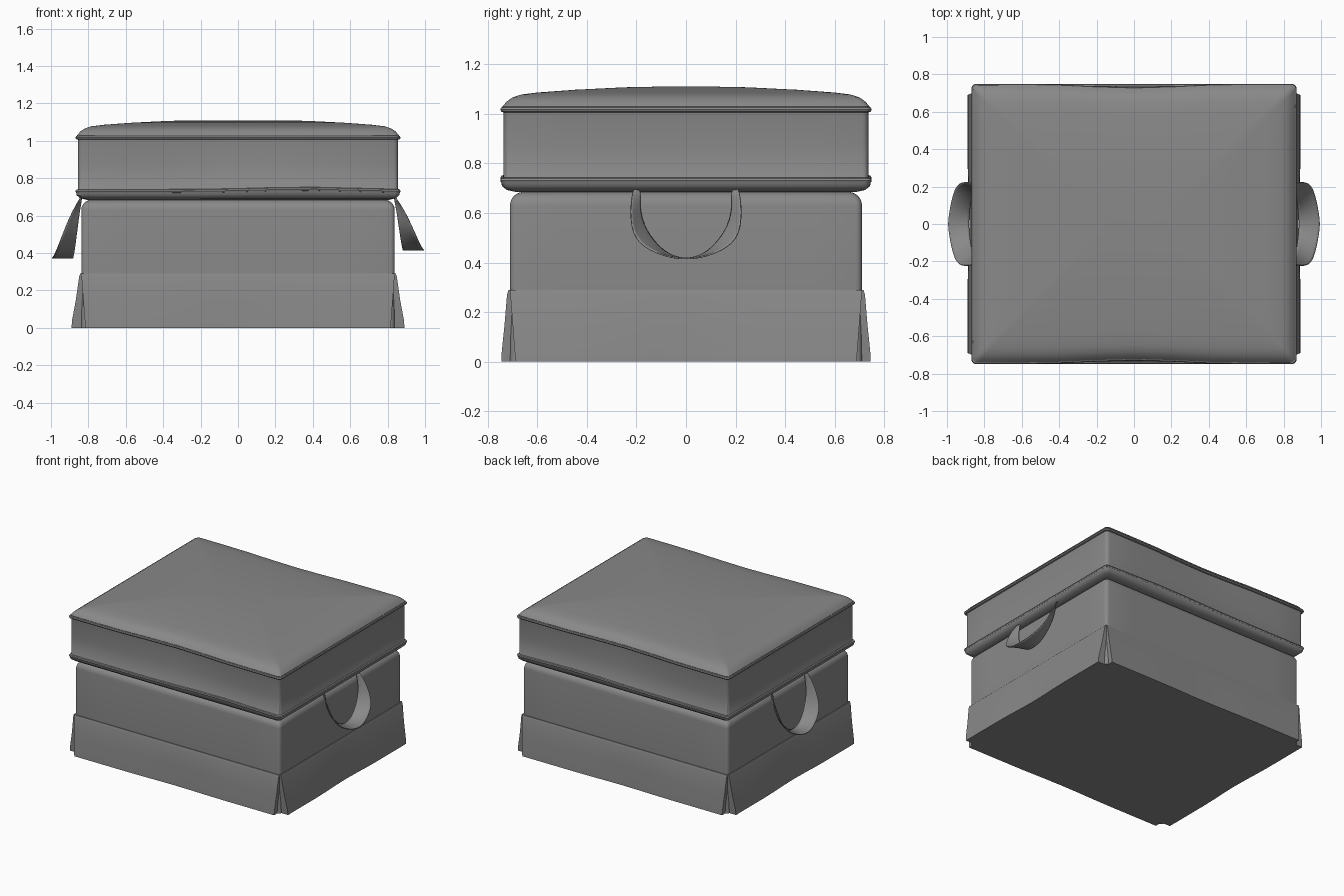
import bpy, bmesh, math
from mathutils import Vector

if "Cube" in bpy.data.objects:
    bpy.data.objects.remove(bpy.data.objects["Cube"], do_unlink=True)

fabric = bpy.data.materials.new("grey fabric")
fabric.use_nodes = True
GREY = (0.25, 0.25, 0.25, 1)
fabric.diffuse_color = GREY
fabric.node_tree.nodes["Principled BSDF"].inputs["Base Color"].default_value = GREY


def build(name, rings, closed_ring=True, closed_rows=False, caps=True, warp=None, angle=40):
    """Join successive rings of points into a surface."""
    bm = bmesh.new()
    rows = [[bm.verts.new(warp(p) if warp else p) for p in ring] for ring in rings]
    n = len(rows[0])
    pairs = list(zip(rows, rows[1:]))
    if closed_rows:
        pairs.append((rows[-1], rows[0]))
    for a, b in pairs:
        for i in range(n if closed_ring else n - 1):
            j = (i + 1) % n
            bm.faces.new((a[i], a[j], b[j], b[i]))
    if caps:
        bm.faces.new(rows[0][::-1])
        bm.faces.new(rows[-1])
    bmesh.ops.recalc_face_normals(bm, faces=bm.faces)
    mesh = bpy.data.meshes.new(name)
    bm.to_mesh(mesh)
    bm.free()
    obj = bpy.data.objects.new(name, mesh)
    bpy.context.collection.objects.link(obj)
    mesh.materials.append(fabric)
    bpy.ops.object.select_all(action="DESELECT")
    obj.select_set(True)
    bpy.context.view_layer.objects.active = obj
    bpy.ops.object.shade_smooth_by_angle(angle=math.radians(angle))
    return obj


def rounded_ring(hx, hy, z, radius=0.025, arc=4, side=8):
    """Rounded rectangle with subdivided sides."""
    corners = []
    for k, (sx, sy) in enumerate([(1, 1), (-1, 1), (-1, -1), (1, -1)]):
        for i in range(arc + 1):
            a = math.pi / 2 * (k + i / arc)
            corners.append(Vector((sx * (hx - radius) + radius * math.cos(a),
                                   sy * (hy - radius) + radius * math.sin(a), z)))
    ring = []
    for i, p in enumerate(corners):
        ring.append(p)
        if i % (arc + 1) == arc:
            q = corners[(i + 1) % len(corners)]
            ring += [p.lerp(q, s / side) for s in range(1, side)]
    return ring


def soften(p):
    """Pinch the upper seam and lift the lower seam slightly."""
    x, y, z = p
    upper = min(max((z - 0.8) / 0.2, 0), 1)
    mid = math.cos(min(abs(x) / 0.55, 1) * math.pi / 2) ** 2
    y *= 1 - 0.025 * upper * mid
    lift = math.exp(-((x - 0.35) / 0.35) ** 2)
    z += 0.012 * lift * (1 - upper) * (z > 0.7)
    return Vector((x, y, z))


def loft(name, hx, hy, profile, warp=None):
    return build(name, [rounded_ring(hx - d, hy - d, z) for d, z in profile], warp=warp)


# Box base with a rounded upper edge
BX, BY = 0.838, 0.71
rim = [(0.055 * (1 - math.cos(a)), 0.63 + 0.055 * math.sin(a))
       for a in [math.pi / 2 * i / 6 for i in range(7)]]
loft("base_box", BX, BY, [(0, 0), (0, 0.3)] + rim)

# Cushion: underside, wall and domed top
CX, CY = 0.868, 0.748
loft("cushion", CX, CY, [
    (0.25, 0.685), (0.06, 0.685), (0.025, 0.693), (0.006, 0.708), (0.002, 0.725),
    (0.012, 0.74), (0.012, 0.87), (0.012, 1.01), (0.008, 1.03), (0.025, 1.05),
    (0.05, 1.067), (0.085, 1.078), (0.15, 1.086), (0.3, 1.097), (0.5, 1.107),
    (0.65, 1.11)], soften)

# Piping along both cushion seams
for label, z in (("lower", 0.73), ("upper", 1.017)):
    tube = []
    for i in range(8):
        a = math.tau * i / 8
        d = 0.01 - 0.011 * math.cos(a)
        tube.append(rounded_ring(CX - d, CY - d, z + 0.011 * math.sin(a)))
    build(label + "_piping", tube, closed_rows=True, caps=False, warp=soften)


# Flared skirt flaps, leaving a notch at each corner
def flap(name, half, reach, flare, turn):
    section = [(-0.01, 0.29), (0.006, 0.29), (0.012, 0.27), (0.4 * flare + 0.008, 0.15),
               (flare * 0.95, 0.04), (flare, 0), (-0.01, 0)]
    rings = []
    for i in range(13):
        t = i / 6 - 1
        sag = 1 - 0.2 * math.cos(t * math.pi) ** 2 * (abs(t) < 0.5)
        ring = []
        for out, z in section:
            along = t * (half - 0.022 * (1 - z / 0.29))
            p = Vector((along, -(reach + out * (sag if out > 0.015 else 1)), z))
            c, s = round(math.cos(turn)), round(math.sin(turn))
            ring.append(Vector((p.x * c - p.y * s, p.x * s + p.y * c, z)))
        rings.append(ring)
    build(name, rings, angle=30)


flap("front_flap", BX, BY, 0.035, 0)
flap("left_flap", BY, BX, 0.052, math.pi / 2)
flap("back_flap", BX, BY, 0.035, math.pi)
flap("right_flap", BY, BX, 0.052, -math.pi / 2)

# Ribbon handles: half of the inner and outer edge, mirrored in y
INNER = [(0.835, 0.182, 0.70), (0.85, 0.19, 0.62), (0.862, 0.168, 0.535),
         (0.874, 0.10, 0.45), (0.88, 0.045, 0.422), (0.882, 0, 0.415)]
OUTER = [(0.84, 0.215, 0.70), (0.90, 0.225, 0.61), (0.952, 0.215, 0.49),
         (0.978, 0.115, 0.435), (0.99, 0.05, 0.419), (0.995, 0, 0.415)]


def handle(name, side, drop):
    def edge(points):
        half = [Vector((side * x, y, 0.70 - (0.70 - z) * drop)) for x, y, z in points]
        return half + [Vector((p.x, -p.y, p.z)) for p in half[-2::-1]]
    rows = [[a, a.lerp(b, 0.5), b] for a, b in zip(edge(INNER), edge(OUTER))]
    obj = build(name, rows, closed_ring=False, caps=False, angle=60)
    smooth = obj.modifiers.new("smooth", "SUBSURF")
    smooth.levels = smooth.render_levels = 2
    thick = obj.modifiers.new("thickness", "SOLIDIFY")
    thick.thickness = 0.006
    thick.offset = 0


handle("left_handle", 1, 1.0)
handle("right_handle", -1, 1.15)
